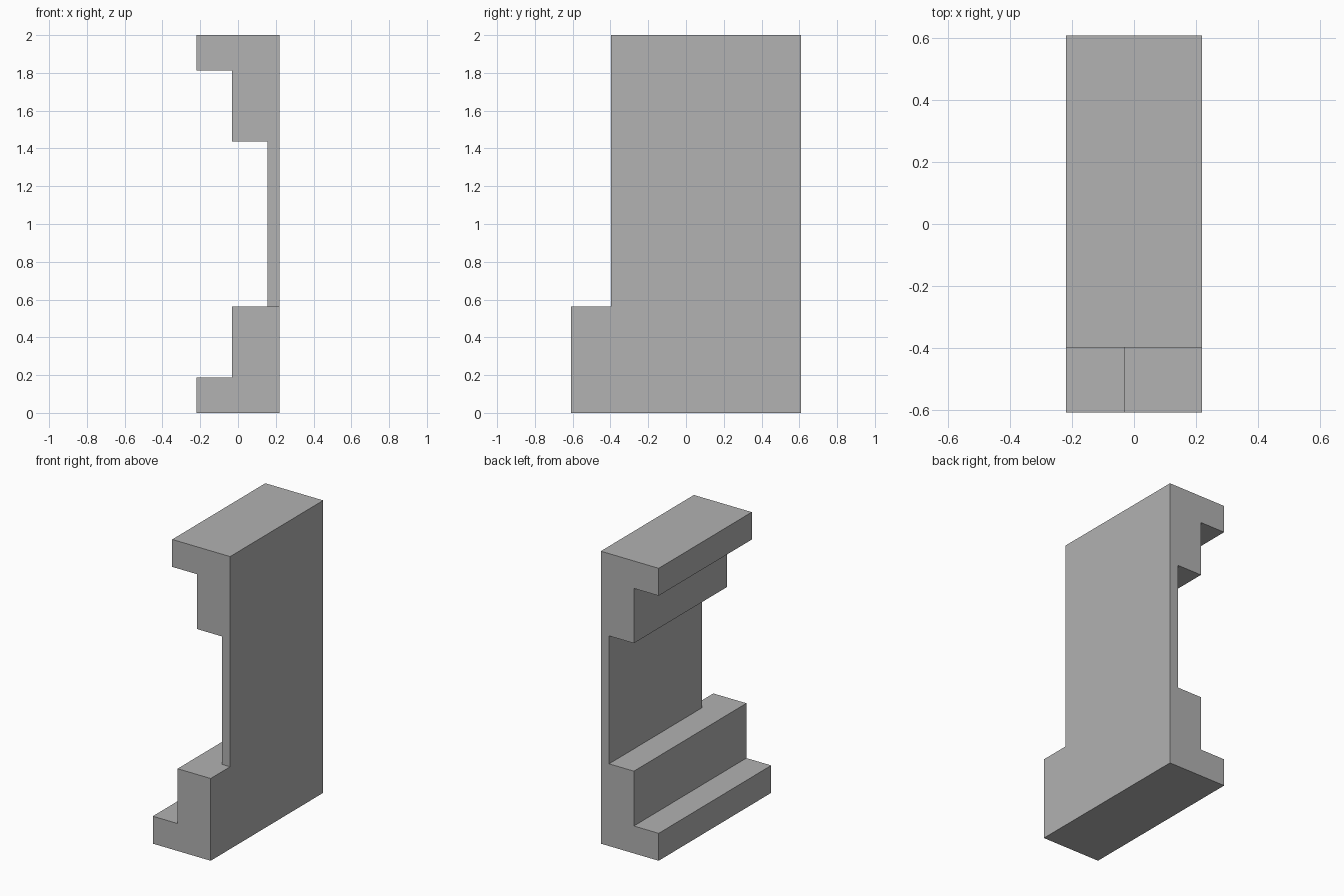
import bpy
import bmesh

cube = bpy.data.objects.get("Cube")
if cube:
    bpy.data.objects.remove(cube, do_unlink=True)

# Main measurements
STEP = 0.1875
HALF_WIDTH = 0.219
HALF_DEPTH = 0.608
UPPER_FRONT = -0.398
HEIGHT = 2.0

grey = bpy.data.materials.new("plain grey")
grey.use_nodes = True
colour = (0.445, 0.445, 0.445, 1)
grey.diffuse_color = colour
grey.node_tree.nodes["Principled BSDF"].inputs["Base Color"].default_value = colour

# Stepped half profile from the outer foot to the thin wall
step_x = [-HALF_WIDTH + STEP * i for i in range(3)]
half = [(step_x[0], 0), (step_x[0], STEP), (step_x[1], STEP),
        (step_x[1], 3 * STEP), (step_x[2], 3 * STEP)]
mirrored = [(x, HEIGHT - z) for x, z in reversed(half)]

bm = bmesh.new()


def points(pairs):
    return [bm.verts.new((x, HALF_DEPTH, z)) for x, z in pairs]


def extrude(faces, y):
    """Extrude faces forward and return the new front faces."""
    geom = bmesh.ops.extrude_face_region(bm, geom=faces)["geom"]
    for v in geom:
        if isinstance(v, bmesh.types.BMVert):
            v.co.y = y
    return [f for f in geom if isinstance(f, bmesh.types.BMFace)]


# Back profile: stepped base and the wall with its stepped top share one edge
base = points(half)
top = points(mirrored)
foot, joint, crown = points([(HALF_WIDTH, 0), (HALF_WIDTH, 3 * STEP), (HALF_WIDTH, HEIGHT)])
base_face = bm.faces.new(base + [joint, foot])
wall_face = bm.faces.new([base[-1]] + top + [crown, joint])

# Full body, then the base carried on to the front
fronts = extrude([base_face, wall_face], UPPER_FRONT)
lower = min(fronts, key=lambda f: f.calc_center_median().z)
extrude([lower], -HALF_DEPTH)

# Merge coplanar faces and tidy normals
bmesh.ops.recalc_face_normals(bm, faces=bm.faces)
bmesh.ops.dissolve_limit(bm, angle_limit=0.01, verts=bm.verts, edges=bm.edges)
bmesh.ops.recalc_face_normals(bm, faces=bm.faces)

mesh = bpy.data.meshes.new("stepped_wall_block")
bm.to_mesh(mesh)
bm.free()
mesh.materials.append(grey)
block = bpy.data.objects.new("stepped_wall_block", mesh)
bpy.context.collection.objects.link(block)
